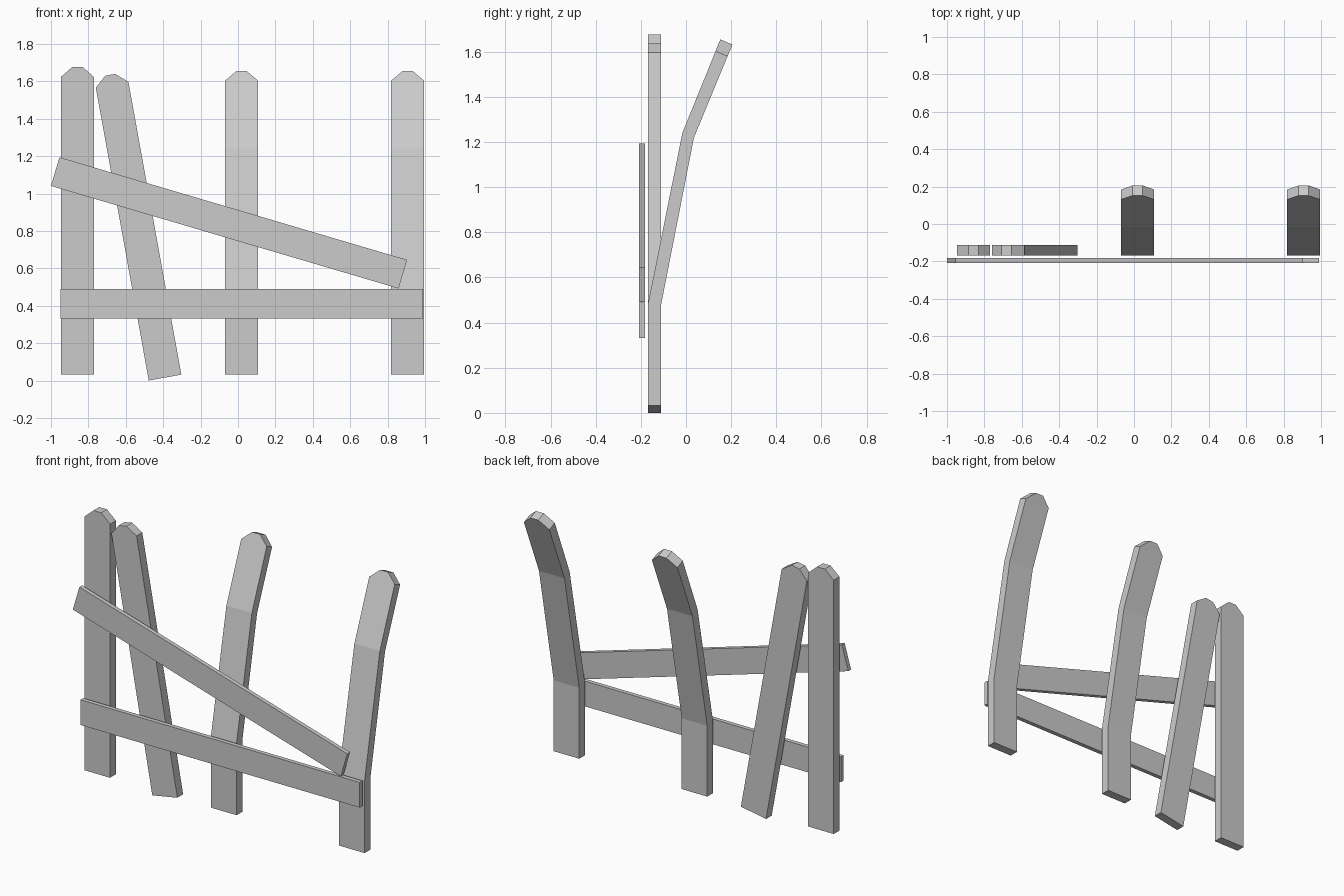
import bpy, bmesh
from math import radians

if "Cube" in bpy.data.objects:
    bpy.data.objects.remove(bpy.data.objects["Cube"])

HW, TIP = 0.0885, 0.027      # half widths of a picket: body and clipped tip
FRONT, BACK = -0.168, -0.111


def picket(name, stations, location, tilt=0):
    """Loft a board through stations (half width, front y, front z, back y, back z)."""
    bm = bmesh.new()
    rings = [[bm.verts.new(c) for c in ((-w, fy, fz), (w, fy, fz), (w, by, bz), (-w, by, bz))]
             for w, fy, fz, by, bz in stations]
    bm.faces.new(rings[0][::-1])
    bm.faces.new(rings[-1])
    for a, b in zip(rings, rings[1:]):
        for i in range(4):
            j = (i + 1) % 4
            bm.faces.new((a[i], a[j], b[j], b[i]))
    bmesh.ops.recalc_face_normals(bm, faces=bm.faces)
    mesh = bpy.data.meshes.new(name)
    bm.to_mesh(mesh)
    bm.free()
    ob = bpy.data.objects.new(name, mesh)
    ob.location = location
    ob.rotation_euler.y = radians(tilt)
    bpy.context.collection.objects.link(ob)


def rail(name, x, z, length, height, tilt=0):
    bpy.ops.mesh.primitive_cube_add(size=1, location=(x, -0.1945, z),
                                    rotation=(0, radians(tilt), 0))
    ob = bpy.context.object
    ob.name = name
    ob.scale = (length, 0.027, height)


# Straight pickets: one upright, one leaning
straight = [(w, FRONT, z, BACK, z) for w, z in ((HW, 0), (HW, 1.591), (TIP, 1.645))]
picket("upright_picket", straight, (-0.8585, 0, 0.032))
picket("leaning_picket", straight, (-0.39, 0, 0.016), -10.25)

# Pickets bent backwards
bent = [(HW, FRONT, 0.032, BACK, 0.032),
        (HW, FRONT, 0.485, BACK, 0.476),
        (HW, -0.016, 1.241, 0.035, 1.219),
        (HW, 0.131, 1.603, 0.184, 1.580),
        (TIP, 0.152, 1.655, 0.206, 1.632)]
picket("bent_picket_middle", bent, (0.019, 0, 0))
picket("bent_picket_right", bent, (0.907, 0, 0))

# Cross rails: level lower one, fallen upper one
rail("lower_rail", 0.021, 0.41, 1.938, 0.158)
rail("upper_rail", -0.048, 0.843, 1.938, 0.16, 16.45)
